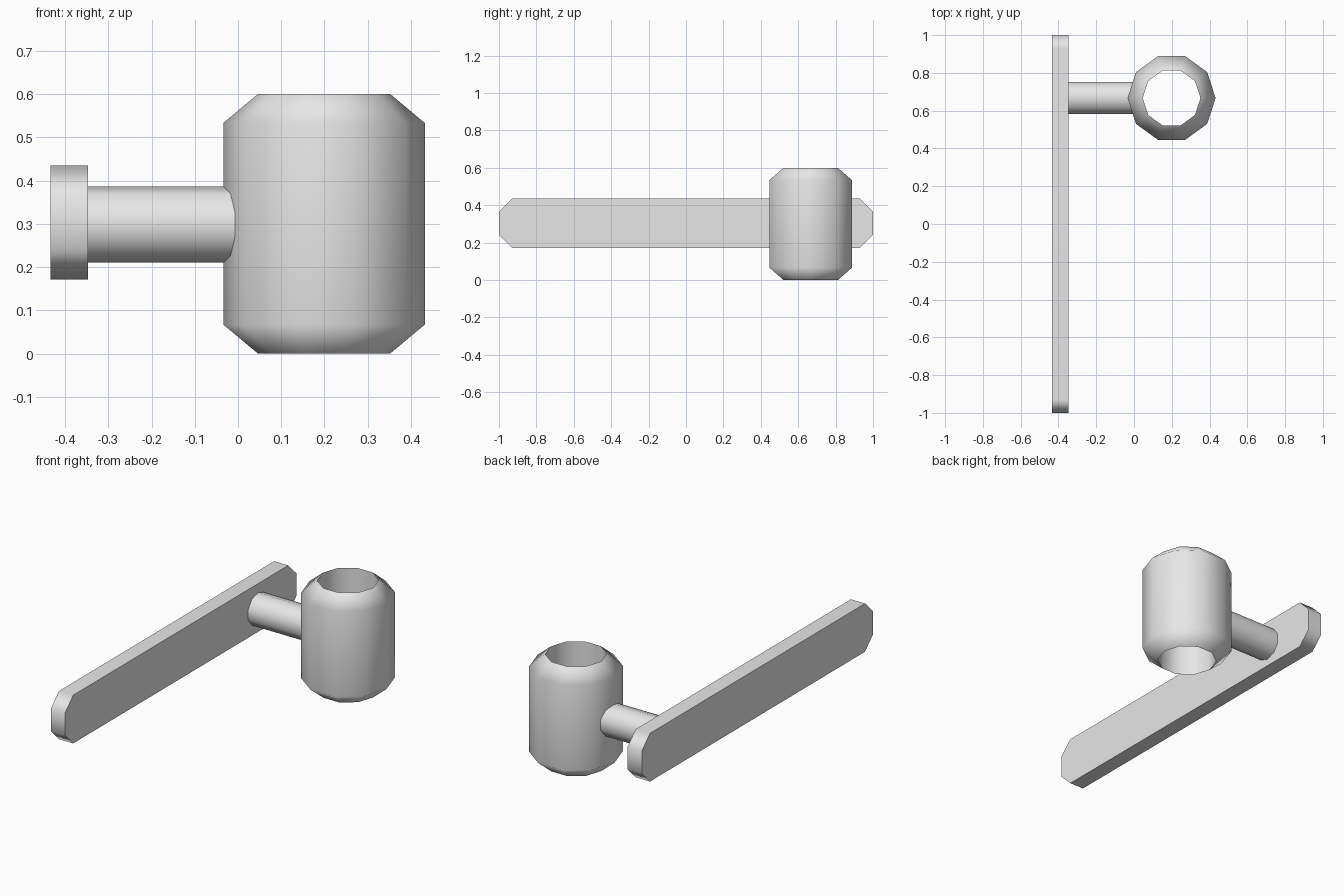
import bpy
import bmesh
from math import cos, sin, pi, radians
from mathutils import Vector

cube = bpy.data.objects.get("Cube")
if cube:
    bpy.data.objects.remove(cube, do_unlink=True)

GREY = (0.8, 0.8, 0.8, 1.0)
metal = bpy.data.materials.new("light_grey")
metal.use_nodes = True
metal.diffuse_color = GREY
metal.node_tree.nodes["Principled BSDF"].inputs["Base Color"].default_value = GREY

SIDES = 10
CUP_X, CUP_Y, MID_Z = 0.199, 0.667, 0.3


def finish(name, bm):
    """Turn a bmesh into a smooth-shaded object with sharp corners kept."""
    bmesh.ops.recalc_face_normals(bm, faces=bm.faces)
    mesh = bpy.data.meshes.new(name)
    bm.to_mesh(mesh)
    bm.free()
    mesh.materials.append(metal)
    obj = bpy.data.objects.new(name, mesh)
    bpy.context.collection.objects.link(obj)
    bpy.ops.object.select_all(action="DESELECT")
    obj.select_set(True)
    bpy.context.view_layer.objects.active = obj
    bpy.ops.object.shade_smooth_by_angle(angle=radians(60))
    weighted = obj.modifiers.new("weighted_normals", "WEIGHTED_NORMAL")
    weighted.keep_sharp = True
    return obj


def loft(bm, rings, closed):
    """Bridge equal-length rings; a closed loft joins the last to the first."""
    loops = [[bm.verts.new(p) for p in ring] for ring in rings]
    pairs = list(zip(loops, loops[1:]))
    if closed:
        pairs.append((loops[-1], loops[0]))
    else:
        bm.faces.new(loops[0])
        bm.faces.new(loops[-1])
    for a, b in pairs:
        for i in range(len(a)):
            j = (i + 1) % len(a)
            bm.faces.new((a[i], a[j], b[j], b[i]))


ANGLES = [2 * pi * i / SIDES for i in range(SIDES)]

# Open cup: chamfered outside with a straight bore through it
profile = [(0.153, 0), (0.233, 0.067), (0.233, 0.533), (0.153, 0.6)]
bm = bmesh.new()
loft(bm, [[(CUP_X + r * cos(a), CUP_Y + r * sin(a), z) for a in ANGLES]
          for r, z in profile], closed=True)
finish("cup_holder", bm)

# Round arm from the plate into the cup wall
bm = bmesh.new()
loft(bm, [[(x, CUP_Y + 0.088 * sin(a), MID_Z - 0.002 + 0.088 * cos(a)) for a in ANGLES]
          for x in (-0.347, 0.03)], closed=False)
finish("support_arm", bm)

# Long flat plate with clipped corners
half_l, half_h, clip = 1.0, 0.132, 0.07
corner = [(half_l, half_h - clip), (half_l - clip, half_h)]
outline = (corner + [(-y, z) for y, z in reversed(corner)]
           + [(-y, -z) for y, z in corner]
           + [(y, -z) for y, z in reversed(corner)])
bm = bmesh.new()
loft(bm, [[Vector((x, y, z + 0.303)) for y, z in outline]
          for x in (-0.433, -0.347)], closed=False)
finish("mounting_plate", bm)
